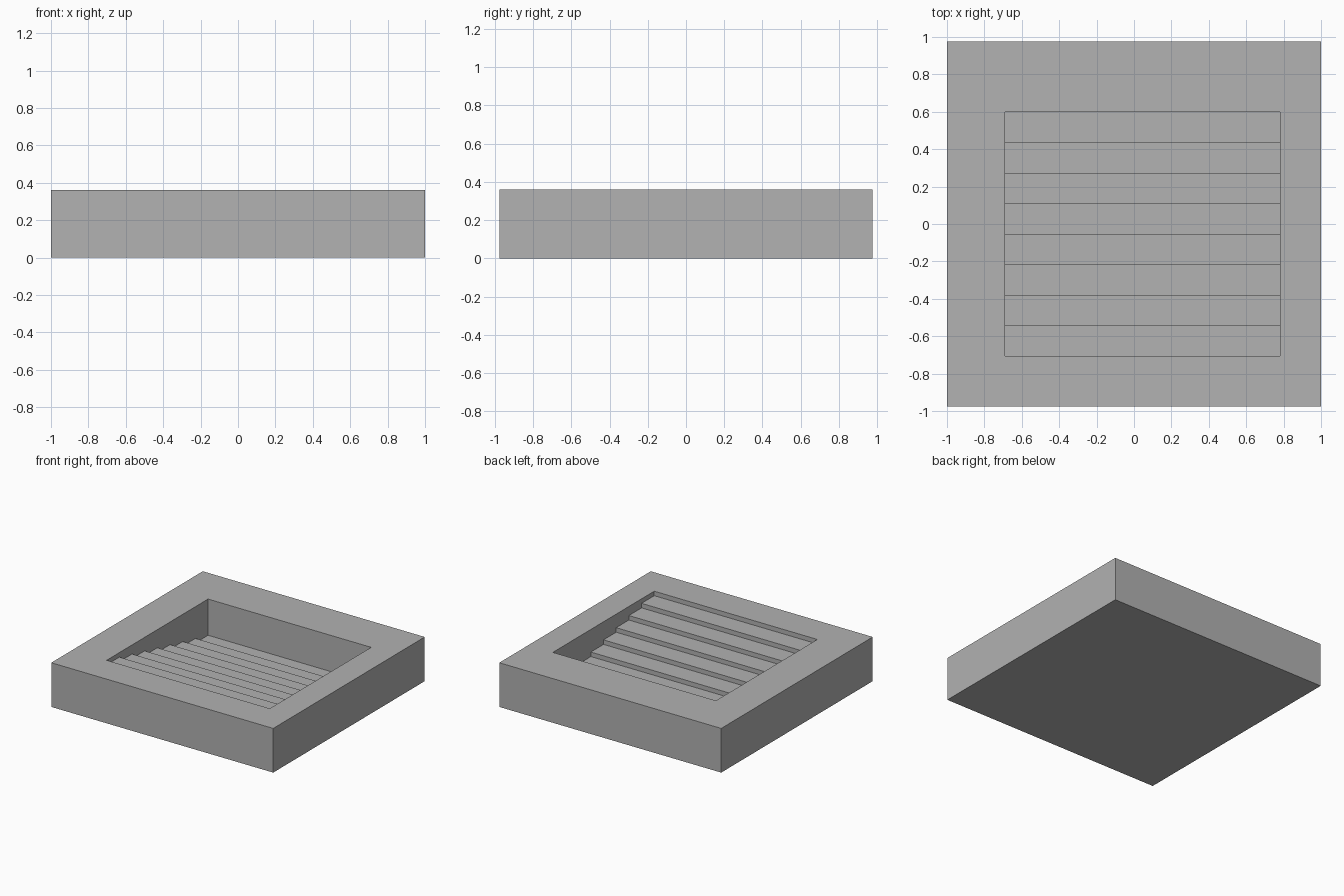
import bpy
import bmesh

if "Cube" in bpy.data.objects:
    bpy.data.objects.remove(bpy.data.objects["Cube"], do_unlink=True)

# Overall block and stepped pit sizes
HALF_X, HALF_Y, HEIGHT = 1.0, 0.975, 0.36
PIT_LEFT, PIT_RIGHT = -0.69, 0.78
PIT_FRONT, PIT_BACK = -0.705, 0.60
STEPS, FLOOR = 8, 0.065

grey = bpy.data.materials.new("plain grey")
grey.use_nodes = True
colour = (0.445, 0.445, 0.445, 1)
grey.diffuse_color = colour
grey.node_tree.nodes["Principled BSDF"].inputs["Base Color"].default_value = colour

bm = bmesh.new()


def ring(x0, x1, y0, y1, z):
    return [bm.verts.new((x, y, z)) for x, y in ((x0, y0), (x1, y0), (x1, y1), (x0, y1))]


# Outer block: bottom, sides and the flat rim around the pit
bottom = ring(-HALF_X, HALF_X, -HALF_Y, HALF_Y, 0)
top = ring(-HALF_X, HALF_X, -HALF_Y, HALF_Y, HEIGHT)
rim = ring(PIT_LEFT, PIT_RIGHT, PIT_FRONT, PIT_BACK, HEIGHT)
bm.faces.new(bottom[::-1])
for i in range(4):
    j = (i + 1) % 4
    bm.faces.new((bottom[i], bottom[j], top[j], top[i]))
    bm.faces.new((top[i], top[j], rim[j], rim[i]))

# Stair profile, dropping from the front rim to the floor at the back
tread = (PIT_BACK - PIT_FRONT) / STEPS
drop = (HEIGHT - FLOOR) / STEPS
profile = []
for k in range(STEPS):
    z = HEIGHT - drop * (k + 1)
    profile += [(PIT_FRONT + tread * k, z), (PIT_FRONT + tread * (k + 1), z)]

# Risers and treads
right = [rim[0]] + [bm.verts.new((PIT_LEFT, y, z)) for y, z in profile] + [rim[3]]
left = [rim[1]] + [bm.verts.new((PIT_RIGHT, y, z)) for y, z in profile] + [rim[2]]
for i in range(len(right) - 1):
    bm.faces.new((right[i], left[i], left[i + 1], right[i + 1]))

# Side walls of the pit
bm.faces.new(right)
bm.faces.new(left[::-1])
bmesh.ops.recalc_face_normals(bm, faces=bm.faces)

mesh = bpy.data.meshes.new("stepped_block")
bm.to_mesh(mesh)
bm.free()
mesh.materials.append(grey)
block = bpy.data.objects.new("stepped_block", mesh)
bpy.context.collection.objects.link(block)
